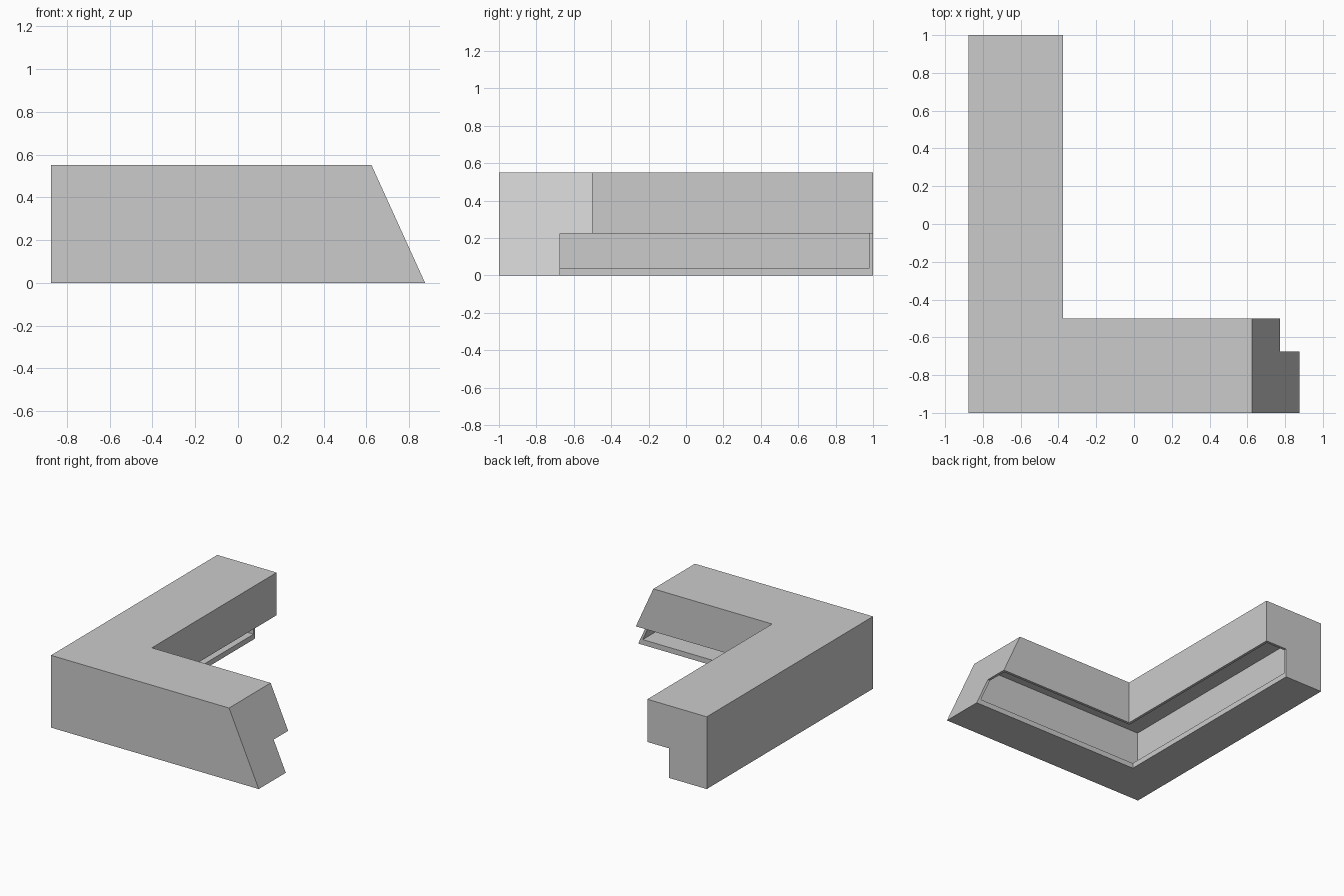
import bpy
import bmesh

default = bpy.data.objects.get("Cube")
if default:
    bpy.data.objects.remove(default, do_unlink=True)

LEFT, FRONT, BACK = -0.875, -1.0, 1.0
HEIGHT, WIDTH = 0.55, 0.5
WALL, FLOOR = 0.02, 0.04

grey = bpy.data.materials.new("plain_grey")
grey.use_nodes = True
colour = (0.6, 0.6, 0.6, 1)
grey.diffuse_color = colour
grey.node_tree.nodes["Principled BSDF"].inputs["Base Color"].default_value = colour


def slant_x(z):
    """Position of the sloping end at a given height."""
    return 0.875 - 0.25 * z / HEIGHT


def corner_prism(name, inset, z0, z1):
    """L-shaped prism with one sloping end, shrunk inwards by inset."""
    x0, y0 = LEFT + inset, FRONT + inset
    x1, y1 = LEFT + WIDTH - inset, FRONT + WIDTH - inset
    back = BACK - inset
    bm = bmesh.new()
    rings = []
    for z in (z0, z1):
        end = slant_x(z) - inset
        outline = [(x0, y0), (end, y0), (end, y1), (x1, y1), (x1, back), (x0, back)]
        rings.append([bm.verts.new((x, y, z)) for x, y in outline])
    bottom, top = rings
    bm.faces.new(bottom[::-1])
    bm.faces.new(top)
    for i in range(len(bottom)):
        j = (i + 1) % len(bottom)
        bm.faces.new((bottom[i], bottom[j], top[j], top[i]))
    mesh = bpy.data.meshes.new(name)
    bm.to_mesh(mesh)
    bm.free()
    obj = bpy.data.objects.new(name, mesh)
    bpy.context.collection.objects.link(obj)
    mesh.materials.append(grey)
    return obj


def cut(target, cutter):
    """Subtract a cutter and discard it."""
    cutter.hide_render = True
    mod = target.modifiers.new("cut", "BOOLEAN")
    mod.operation = "DIFFERENCE"
    mod.solver = "EXACT"
    mod.object = cutter
    bpy.context.view_layer.objects.active = target
    bpy.ops.object.modifier_apply(modifier=mod.name)
    bpy.data.objects.remove(cutter, do_unlink=True)


# Outer body
body = corner_prism("corner_counter", 0, 0, HEIGHT)

# Hollow interior
cut(body, corner_prism("hollow_cutter", WALL, FLOOR, HEIGHT - WALL))

# Recess under the inner overhang, which opens the hollow
low, high = (-0.555, -0.675, -0.2), (1.2, 1.2, 0.225)
bpy.ops.mesh.primitive_cube_add(
    size=1, location=[(a + b) / 2 for a, b in zip(low, high)])
recess = bpy.context.object
recess.name = "recess_cutter"
recess.scale = [b - a for a, b in zip(low, high)]
recess.data.materials.append(grey)
bpy.context.view_layer.update()
cut(body, recess)
